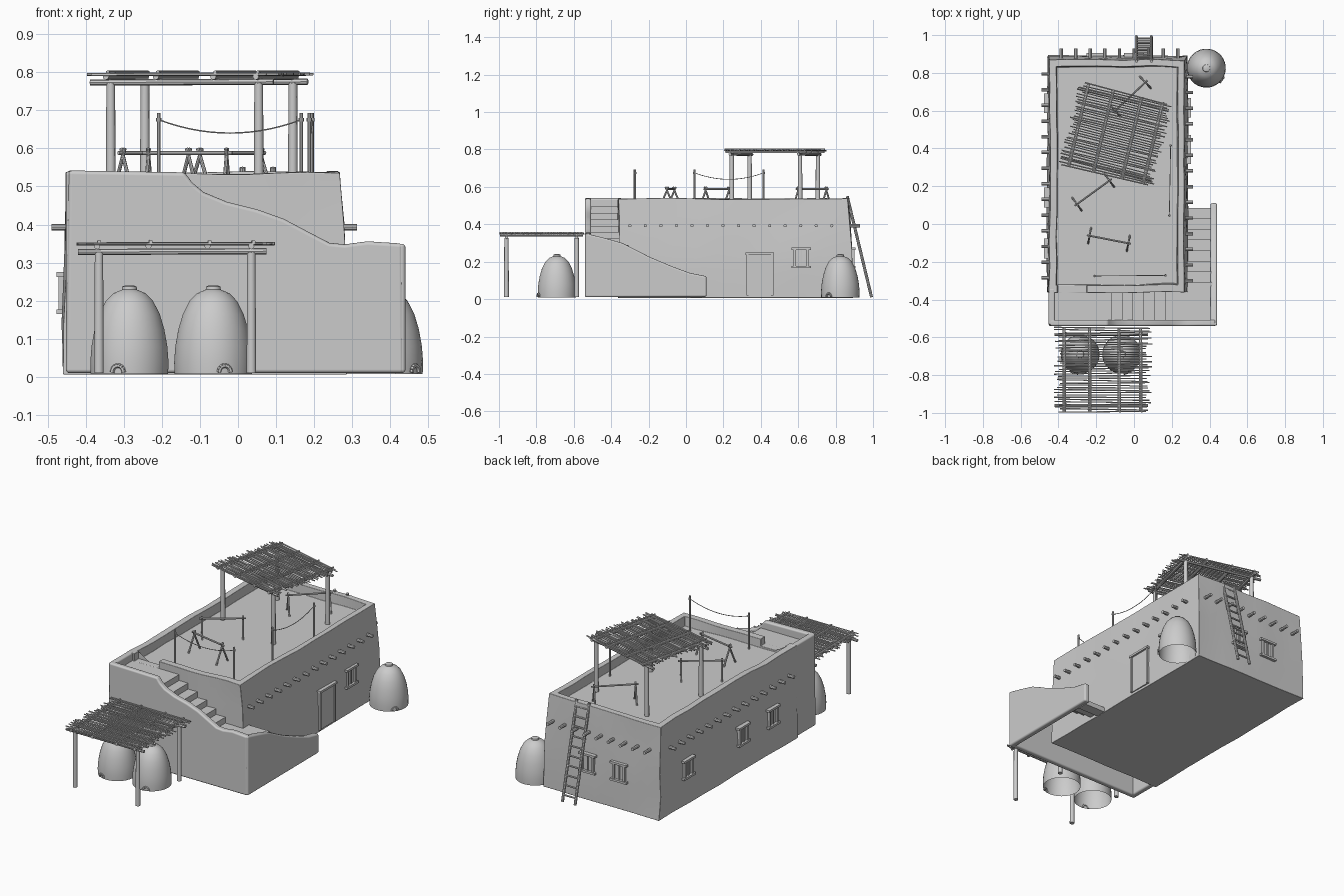
import bpy, bmesh, math, random
from mathutils import Vector, Matrix, noise

if "Cube" in bpy.data.objects:
    bpy.data.objects.remove(bpy.data.objects["Cube"])

random.seed(4)
clay = bpy.data.materials.new("clay_grey")
clay.diffuse_color = (0.6, 0.6, 0.6, 1)
clay.use_nodes = True
clay.node_tree.nodes["Principled BSDF"].inputs["Base Color"].default_value = clay.diffuse_color


def finish(bm, name, bevel=0, angle=0.7):
    bmesh.ops.recalc_face_normals(bm, faces=bm.faces)
    me = bpy.data.meshes.new(name)
    bm.to_mesh(me)
    bm.free()
    ob = bpy.data.objects.new(name, me)
    bpy.context.collection.objects.link(ob)
    me.materials.append(clay)
    me.shade_smooth()
    if bevel:
        m = ob.modifiers.new("soft_edges", 'BEVEL')
        m.width, m.segments, m.limit_method = bevel, 3, 'ANGLE'
        m.angle_limit = math.radians(50)
        m.harden_normals = True
    else:
        me.set_sharp_from_angle(angle=angle)
    return ob


def tube(bm, p, q, r, sides=8, r2=None):
    p, q = Vector(p), Vector(q)
    d = q - p
    mat = Matrix.Translation((p + q) / 2) @ d.to_track_quat('Z', 'Y').to_matrix().to_4x4()
    bmesh.ops.create_cone(bm, cap_ends=True, segments=sides, radius1=r,
                          radius2=r if r2 is None else r2, depth=d.length, matrix=mat)


def chain(bm, pts, r, sides=6):
    for a, b in zip(pts, pts[1:]):
        tube(bm, a, b, r, sides)


def box(bm, lo, hi, mat=Matrix()):
    lo, hi = Vector(lo), Vector(hi)
    bmesh.ops.create_cube(bm, size=1, matrix=mat @ Matrix.Translation((lo + hi) / 2)
                          @ Matrix.Diagonal((*(hi - lo), 1)))


def prism(bm, pts, place, t0, t1):
    a = [bm.verts.new(place(u, v, t0)) for u, v in pts]
    b = [bm.verts.new(place(u, v, t1)) for u, v in pts]
    bm.faces.new(a)
    bm.faces.new(b[::-1])
    for i in range(len(a)):
        j = (i + 1) % len(a)
        bm.faces.new((a[i], a[j], b[j], b[i]))


# house body: battered mud walls, parapet and sunken roof
FLOOR = 0.485


def ring(bm, x0, x1, y0, y1, z, wob, n=9):
    c = [(x0, y0), (x1, y0), (x1, y1), (x0, y1)]
    out = []
    for k in range(4):
        a, b = Vector(c[k]), Vector(c[(k + 1) % 4])
        for i in range(n):
            p = a.lerp(b, i / n).to_3d()
            p.z = z
            w = noise.noise_vector(p * 5) * 0.009
            if not wob:
                w.z = 0
            out.append(bm.verts.new(p + w))
    return out


bm = bmesh.new()
levels = [(-.457, .285, -.36, .895, .006, 0), (-.46, .287, -.36, .89, .14, 1),
          (-.455, .283, -.36, .885, .27, 1), (-.452, .276, -.36, .88, .40, 1),
          (-.448, .265, -.362, .872, .537, 1), (-.41, .232, -.322, .835, .537, 1),
          (-.408, .23, -.32, .833, FLOOR, 0)]
rings = [ring(bm, *l) for l in levels]
for a, b in zip(rings, rings[1:]):
    for i in range(len(a)):
        j = (i + 1) % len(a)
        bm.faces.new((a[i], a[j], b[j], b[i]))
bm.faces.new(rings[0][::-1])
bm.faces.new(rings[-1])
house = finish(bm, "house_walls")

# opening in the parapet where the stair reaches the roof
bm = bmesh.new()
box(bm, (-.405, -.45, .495), (-.25, -.28, .7))
cutter = finish(bm, "parapet_cutter")
cutter.hide_render = True
cutter.hide_viewport = True
m = house.modifiers.new("opening", 'BOOLEAN')
m.operation, m.object, m.solver = 'DIFFERENCE', cutter, 'EXACT'
m = house.modifiers.new("soft_edges", 'BEVEL')
m.width, m.segments, m.limit_method, m.angle_limit = .012, 3, 'ANGLE', math.radians(50)
m.harden_normals = True

# outer stair walls, thin with sweeping tops
bm = bmesh.new()
front = [(-.452, .01), (.435, .01), (.432, .35), (.34, .356), (.28, .348), (.24, .352), (.19, .378),
         (.12, .415), (.05, .44), (-.03, .46), (-.09, .485), (-.12, .51), (-.14, .537), (-.445, .542)]
prism(bm, front, lambda u, v, t: (u, t, v), -.54, -.507)
finish(bm, "stair_front_wall", .01)
bm = bmesh.new()
side = [(-.538, .01), (.11, .012), (.11, .122), (.02, .14), (-.08, .177), (-.2, .228),
        (-.34, .3), (-.44, .328), (-.538, .352)]
prism(bm, side, lambda u, v, t: (t, u, v), .405, .44)
finish(bm, "stair_side_wall", .01)
bm = bmesh.new()
box(bm, (-.452, -.535, .01), (-.418, -.34, .54))
finish(bm, "stair_left_wall", .01)

# hollow stairs: side flight, corner landing, front flight, top landing
bm = bmesh.new()
rise = .29 / 8
for i in range(8):
    y = .085 - i * .056
    box(bm, (.265, y - .06, max(.008, rise * i - .012)), (.415, y, rise * (i + 1)))
box(bm, (.16, -.52, .245), (.415, -.355, .29))
for i in range(6):
    x = .17 - i * .058
    z = .29 + .034 * (i + 1)
    box(bm, (x - .062 if i < 5 else -.43, -.52, z - .045), (x, -.35, z))
finish(bm, "stairs")

# roof beam ends poking through the walls
bm = bmesh.new()
for i in range(14):
    y = -.30 + i * .083
    tube(bm, (.25, y, .393), (.312, y, .393), .009)
    tube(bm, (-.42, y + .015, .393), (-.49, y + .015, .393), .009)
for i in range(9):
    x = -.385 + i * .077
    tube(bm, (x, .85, .393), (x, .93, .393), .009)
finish(bm, "beam_ends")


# windows and door, built facing local -y then turned to the wall
def opening(name, x, y, z, turn, w, h, door=False):
    bm = bmesh.new()
    mat = Matrix.Translation((x, y, z)) @ Matrix.Rotation(math.radians(turn), 4, 'Z')
    t = .012
    for s in (-1, 1):
        xs = sorted((s * w / 2, s * (w / 2 - t)))
        box(bm, (xs[0], -.012, 0), (xs[1], .02, h), mat)
    o = .004 if door else .012
    box(bm, (-w / 2 - o, -.017, h - t), (w / 2 + o, .02, h), mat)
    if door:
        box(bm, (-w / 2 + t, -.006, .0), (w / 2 - t, .02, h - t), mat)
    else:
        box(bm, (-w / 2 - o, -.017, 0), (w / 2 + o, .02, t), mat)
        box(bm, (-.004, -.008, t), (.004, .02, h - t), mat)
        box(bm, (-w / 2 + t, -.002, t), (w / 2 - t, .02, h - t), mat)
    finish(bm, name)


opening("door", .286, .395, .02, 90, .145, .228, True)
opening("right_window", .285, .615, .165, 90, .08, .11)
for i, y in enumerate((.64, .14, -.13)):
    opening(f"left_window_{i}", -.459, y, .165, -90, .08, .11)
for i, x in enumerate((-.2, .0)):
    opening(f"back_window_{i}", x, .889, .165, 180, .08, .11)


# pole shelters: one on the ground in front, one turned on the roof
def shelter(name, x, y, z, turn, foot):
    bm = bmesh.new()
    for sx in (-.2, .2):
        for sy in (-.188, .188):
            tube(bm, (sx, sy, foot), (sx, sy, .327), .013, 10, .0115)
    for sy in (-.188, .188):
        tube(bm, (-.255, sy, .328), (.24, sy, .33), .008)
    for sx in (-.205, -.07, .085, .2):
        tube(bm, (sx, -.222, .343), (sx, .222, .343), .008)
        tube(bm, (sx + .006, -.225, .355), (sx + .004, .225, .355), .005, 6)
    n = 36
    for i in range(n):
        sy = -.222 + .444 * i / (n - 1)
        a, b = random.uniform(.225, .262), random.uniform(.225, .262)
        d = random.uniform(-.005, .005)
        tube(bm, (-a, sy + d, .349), (b, sy - d, .350), random.uniform(.003, .0045), 6)
    bm.transform(Matrix.Translation((x, y, z)) @ Matrix.Rotation(math.radians(turn), 4, 'Z'))
    finish(bm, name)


shelter("front_shelter", -.165, -.772, 0, 0, .01)
shelter("roof_shelter", -.095, .475, .445, -13.8, .035)


# beehive ovens: open-bottomed domes with a cap and a small arch at the base
def oven(name, x, y, turn):
    bm = bmesh.new()
    prof = [(.102, .008), (.103, .04), (.1, .08), (.092, .125), (.08, .165), (.062, .2),
            (.042, .22), (.02, .229), (.019, .237), (.012, .24)]
    n = 32
    rs = [[bm.verts.new((r * math.cos(k * math.tau / n), r * math.sin(k * math.tau / n), z))
           for k in range(n)] for r, z in prof]
    for a, b in zip(rs, rs[1:]):
        for k in range(n):
            bm.faces.new((a[k], a[(k + 1) % n], b[(k + 1) % n], b[k]))
    bm.faces.new(rs[-1])
    arch = [(.016 * math.cos(t), -.103, .012 + .018 * math.sin(t))
            for t in [math.pi * k / 8 for k in range(9)]]
    chain(bm, arch, .006)
    bm.transform(Matrix.Translation((x, y, 0)) @ Matrix.Rotation(math.radians(turn), 4, 'Z'))
    finish(bm, name)


oven("oven_left", -.285, -.69, -17)
oven("oven_right", -.065, -.69, 17)
oven("oven_back", .383, .825, 53)

# ladder leaning on the back wall
bm = bmesh.new()
low, high = Vector((0, .992, .01)), Vector((0, .862, .55))
for x in (.012, .092):
    tube(bm, low + Vector((x, 0, 0)), high + Vector((x, 0, 0)), .008)
for i in range(10):
    p = low.lerp(high, (i + .7) / 10.4)
    tube(bm, p + Vector((.005, 0, 0)), p + Vector((.099, 0, 0)), .005)
finish(bm, "ladder")


# drying racks: crossed legs with a bar
def rack(name, a, b):
    bm = bmesh.new()
    a, b = Vector((*a, .588)), Vector((*b, .588))
    d = (b - a).normalized()
    side = Vector((-d.y, d.x, 0))
    tube(bm, a - d * .015, b + d * .015, .005)
    for p in (a, b):
        for s in (-1, 1):
            foot = p + side * s * .042 - Vector((0, 0, .105))
            tube(bm, foot, p - side * s * .008 + Vector((0, 0, .012)), .005)
    finish(bm, name)


rack("rack_left", (-.302, .105), (-.13, .23))
rack("rack_front", (-.235, -.062), (-.03, -.102))
rack("rack_back", (-.1, .6), (.06, .75))


# washing lines: two poles and a sagging cord
def line(name, a, b):
    bm = bmesh.new()
    a, b = Vector((*a, .675)), Vector((*b, .675))
    for p in (a, b):
        tube(bm, (p.x, p.y, FLOOR - .005), (p.x, p.y, .693), .005)
        tube(bm, (p.x, p.y, .67), (p.x, p.y, .68), .007)
    pts = [a.lerp(b, i / 14) - Vector((0, 0, .035 * (1 - (2 * i / 14 - 1) ** 2))) for i in range(15)]
    chain(bm, pts, .002, 5)
    finish(bm, name)


line("front_washing_line", (-.208, -.275), (.166, -.272))
line("side_washing_line", (.187, .045), (.194, .415))
